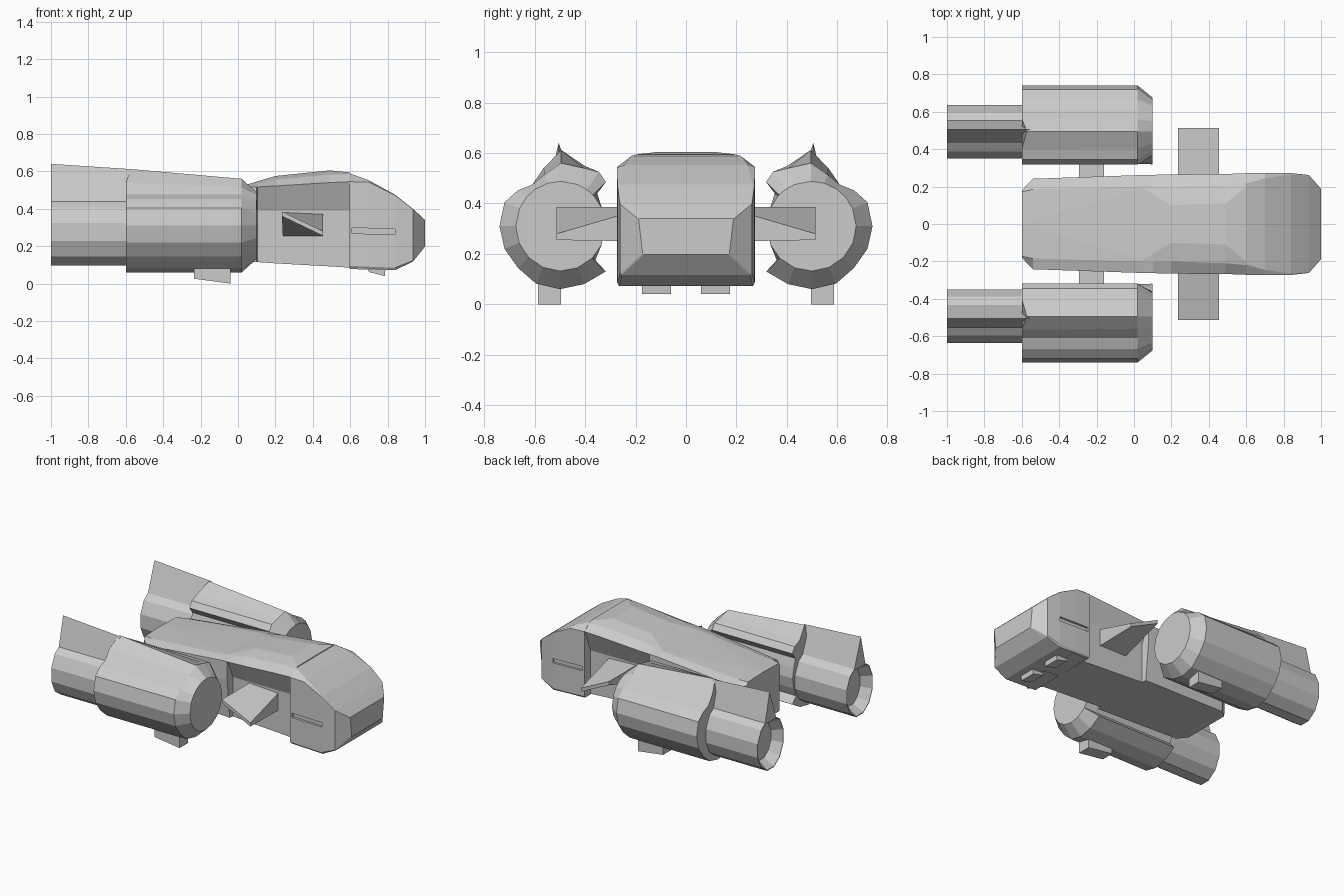
import bpy, bmesh, math
from mathutils import Vector


def loft(name, sections, mirror=False):
    """Skin a list of equal-length point rings and cap both ends."""
    bm = bmesh.new()
    rings = [[bm.verts.new(p) for p in s] for s in sections]
    n = len(rings[0])
    for a, b in zip(rings, rings[1:]):
        for i in range(n):
            j = (i + 1) % n
            bm.faces.new((a[i], a[j], b[j], b[i]))
    bm.faces.new(rings[0])
    bm.faces.new(rings[-1])
    bmesh.ops.recalc_face_normals(bm, faces=bm.faces)
    me = bpy.data.meshes.new(name)
    bm.to_mesh(me)
    bm.free()
    ob = bpy.data.objects.new(name, me)
    bpy.context.collection.objects.link(ob)
    if mirror:
        m = ob.modifiers.new("Mirror", 'MIRROR')
        m.use_axis = (False, True, False)
        m.use_mirror_merge = False
    return ob


def symmetric(x, half):
    """Full ring from the (y, z) points of its +y half."""
    return [Vector((x, y, z)) for y, z in half] + \
           [Vector((x, -y, z)) for y, z in reversed(half)]


def prism(name, outline_xz, y0, y1, mirror=True):
    """Extrude a side outline across y."""
    return loft(name, [[(x, y, z) for x, z in outline_xz] for y in (y0, y1)], mirror)


# Main fuselage: deck, shoulder, side top, inner wall top, inner wall bottom
hull = [
    (-0.60, [(.004, .480), (.172, .475), (.180, .45), (.180, .36), (.175, .14)]),
    (-0.54, [(.022, .485), (.185, .480), (.242, .455), (.242, .36), (.225, .13)]),
    (0.05, [(.190, .530), (.200, .528), (.262, .515), (.262, .39), (.235, .117)]),
    (0.10, [(.160, .545), (.200, .538), (.263, .517), (.263, .39), (.235, .115)]),
    # recessed flanks that carry the wings
    (0.105, [(.158, .547), (.200, .538), (.263, .517), (.205, .39), (.205, .115)]),
    (0.20, [(.100, .575), (.200, .556), (.265, .522), (.205, .39), (.205, .108)]),
    (0.49, [(.110, .605), (.210, .583), (.268, .540), (.205, .39), (.205, .092)]),
    (0.60, [(.200, .594), (.220, .585), (.270, .545), (.205, .39), (.205, .085)]),
]
loft("fuselage", [symmetric(x, h) for x, h in hull])

# Cockpit nose block
nose = [
    (0.595, [(.215, .590), (.273, .545), (.273, .095), (.265, .082)]),
    (0.70, [(.245, .552), (.274, .542), (.274, .09), (.265, .078)]),
    (0.84, [(.265, .475), (.272, .472), (.272, .085), (.265, .072)]),
    (0.935, [(.258, .400), (.262, .398), (.262, .123), (.255, .117)]),
    (1.00, [(.184, .340), (.188, .338), (.172, .202), (.168, .198)]),
]
nose_block = loft("nose", [symmetric(x, h) for x, h in nose])

# Side slots cut into the nose
slot = prism("slot_cutter", [(.61, .268), (.84, .262), (.84, .292), (.61, .298)], .258, .32)
slot.hide_render = True
slot.hide_set(True)
cut = nose_block.modifiers.new("Slots", 'BOOLEAN')
cut.object = slot
cut.solver = 'EXACT'

# Chin blocks under the nose
prism("chin_block", [(.69, .10), (.70, .062), (.785, .04), (.79, .10)], .06, .175)
prism("chin_rail", [(.60, .10), (.60, .078), (.72, .074), (.72, .10)], .03, .26)

# Stub wings: rectangular root tapering to a slanted blade tip
root = [(.235, .385), (.455, .375), (.455, .25), (.24, .25)]
tip = [(.235, .385), (.455, .28), (.455, .255), (.235, .36)]
loft("stub_wing", [[(x, .19, z) for x, z in root],
                   [(x, .513, z) for x, z in tip]], True)

# Pylons joining engines to the fuselage
prism("engine_pylon", [(-.295, .255), (-.16, .255), (-.16, .38), (-.295, .38)], .22, .36)

# Engine housing: one-sided shell with hooked lips around a round core
CY, CZ = .497, .31
shell = [(.495, .612), (.40, .548), (.345, .525), (.318, .485), (.352, .44),
         (.335, .38), (.322, .31), (.335, .235), (.36, .175), (.318, .13),
         (.405, .08), (.50, .06), (.595, .082), (.667, .145), (.72, .22),
         (.740, .31), (.72, .405), (.667, .452), (.61, .475), (.565, .54)]
rear, front, disc = [], [], []
for i, (y, z) in enumerate(shell):
    rear.append((-0.572 if i == 0 else -0.60, y, z))
    fy, fz = {0: (.495, .56), 1: (.405, .54), 19: (.56, .515)}.get(i, (y, z))
    front.append((0.02, fy, fz))
    a = math.atan2(fz - CZ, fy - CY)
    disc.append((0.10, CY + .178 * math.cos(a), CZ + .178 * math.sin(a)))
loft("engine_housing", [rear, front, disc], True)


# Exhaust tube with recessed end
def tube_ring(x, s):
    return [(x, .4925 + .148 * s * math.cos(math.radians(a)),
             .275 + .185 * s * math.sin(math.radians(a)))
            for a in range(15, 375, 30)]


loft("exhaust_tube", [tube_ring(-.55, 1), tube_ring(-1, 1),
                      tube_ring(-1, .97), tube_ring(-.93, .72)], True)

# Tail fin over the exhaust tube
loft("tail_fin", [[(x, .555, .43), (x, .505, z), (x, .43, .43)]
                  for x, z in ((-1, .64), (-.56, .611))], True)

# Landing pads under the engines
prism("landing_pad", [(-.235, .10), (-.235, .026), (-.04, 0), (-.04, .10)], .495, .588)
